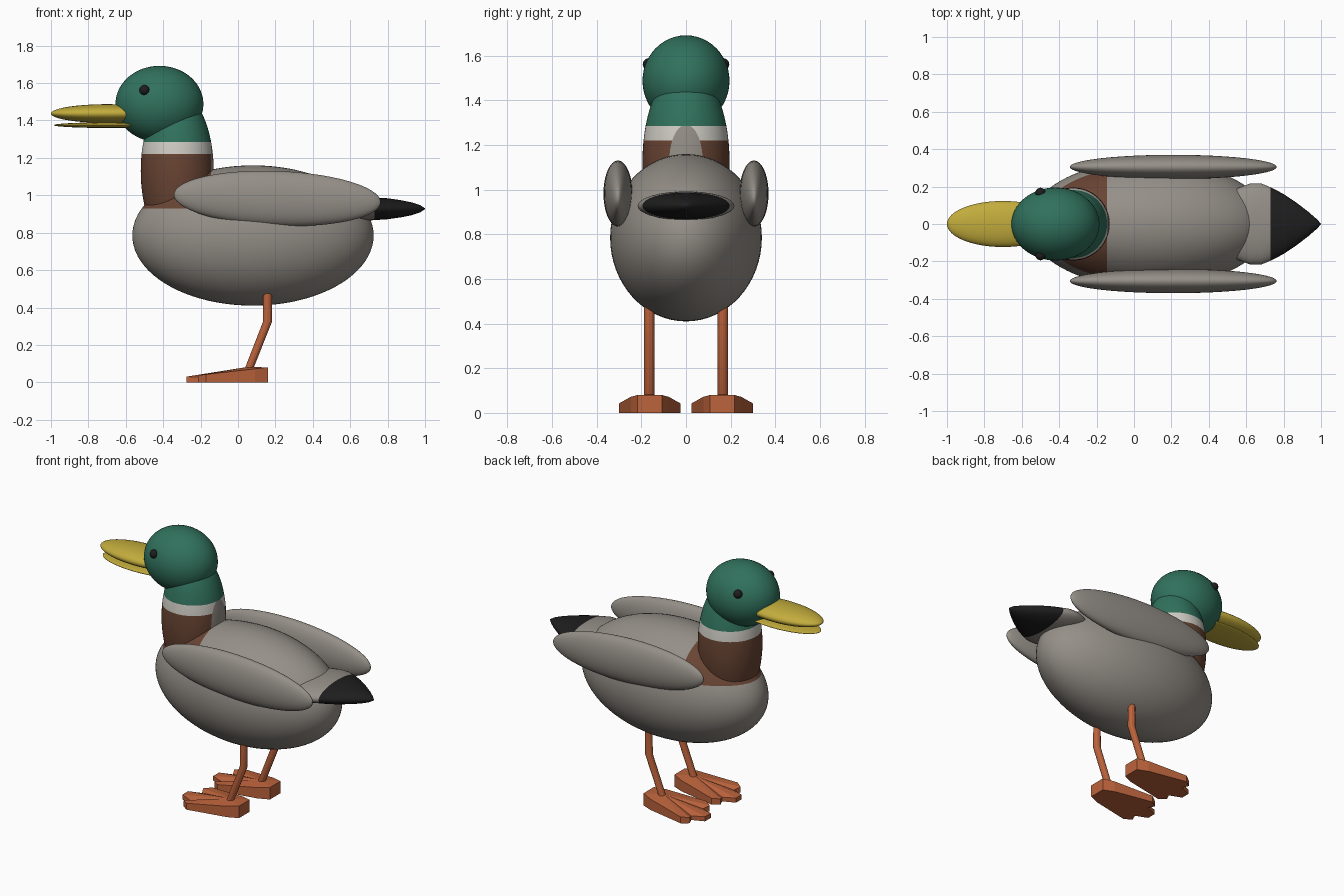
import bpy, bmesh, math
from mathutils import Matrix, Vector

if "Cube" in bpy.data.objects:
    bpy.data.objects.remove(bpy.data.objects["Cube"])


def material(name, rgb):
    m = bpy.data.materials.new(name)
    m.diffuse_color = (*rgb, 1)
    m.use_nodes = True
    m.node_tree.nodes["Principled BSDF"].inputs["Base Color"].default_value = m.diffuse_color
    return m


GREY = material("warm grey", (0.30, 0.275, 0.245))
BROWN = material("chestnut brown", (0.14, 0.058, 0.033))
WHITE = material("collar white", (0.62, 0.60, 0.55))
GREEN = material("head green", (0.030, 0.165, 0.108))
YELLOW = material("bill yellow", (0.54, 0.41, 0.045))
ORANGE = material("leg orange", (0.50, 0.125, 0.045))
BLACK = material("black", (0.013, 0.013, 0.014))


def finish(bm, name, mats, rule=None, cuts=(), smooth=True):
    """Cut clean colour borders, colour faces by rule, make the object."""
    for axis, value in cuts:
        normal = Vector([axis == i for i in range(3)])
        bmesh.ops.bisect_plane(bm, geom=bm.verts[:] + bm.edges[:] + bm.faces[:],
                               plane_co=normal * value, plane_no=normal)
    bmesh.ops.recalc_face_normals(bm, faces=bm.faces[:])
    for f in bm.faces:
        f.smooth = smooth
        if rule:
            f.material_index = rule(f.calc_center_median())
    me = bpy.data.meshes.new(name)
    bm.to_mesh(me)
    bm.free()
    for m in mats:
        me.materials.append(m)
    ob = bpy.data.objects.new(name, me)
    bpy.context.collection.objects.link(ob)
    return ob


def ellipsoid(name, centre, radii, mats, rule=None, cuts=(), shear=0, segs=48):
    bm = bmesh.new()
    bmesh.ops.create_uvsphere(bm, u_segments=segs, v_segments=segs * 2 // 3, radius=1)
    # poles along the length of the bird
    bmesh.ops.rotate(bm, verts=bm.verts[:], matrix=Matrix.Rotation(math.pi / 2, 3, 'Y'))
    for v in bm.verts:
        x, y, z = (v.co[i] * radii[i] for i in range(3))
        v.co = Vector(centre) + Vector((x + shear * z, y, z))
    return finish(bm, name, mats, rule, cuts)


# body, with the brown breast patch running up to the neck
BACK = -0.145
ellipsoid("body", (0.08, 0, 0.785), (0.645, 0.34, 0.375), [GREY, BROWN],
          lambda c: int(c.z > 0.93 and c.x < BACK), [(2, 0.93), (0, BACK)], segs=64)


# neck with brown, white collar and green bands, grey at the back
def neck_rule(c):
    if c.z > 1.285:
        return 3
    if c.x > BACK or c.z < 0.93:
        return 0
    return 2 if c.z > 1.22 else 1


ellipsoid("neck", (-0.325, 0, 1.13), (0.195, 0.195, 0.42), [GREY, BROWN, WHITE, GREEN],
          neck_rule, [(2, 0.93), (2, 1.22), (2, 1.285), (0, BACK)], segs=64)

# head and bill
ellipsoid("head", (-0.42, 0, 1.488), (0.235, 0.195, 0.204), [GREEN])
ellipsoid("upper_bill", (-0.70, 0, 1.437), (0.30, 0.123, 0.05), [YELLOW])
ellipsoid("lower_bill", (-0.70, 0, 1.375), (0.285, 0.112, 0.015), [YELLOW])

# tail: flattened pointed body of revolution, black at the end
bm = bmesh.new()
profile = [(0.48, 0.13, 0.05), (0.55, 0.19, 0.062), (0.62, 0.216, 0.065), (0.68, 0.217, 0.064),
           (0.74, 0.192, 0.06), (0.80, 0.160, 0.056), (0.87, 0.113, 0.046),
           (0.93, 0.067, 0.034), (0.975, 0.028, 0.019), (1.0, 0.002, 0.002)]
N = 32
rings = [[bm.verts.new((x, w * math.cos(2 * math.pi * i / N),
                        0.928 + h * math.sin(2 * math.pi * i / N))) for i in range(N)]
         for x, w, h in profile]
for a, b in zip(rings, rings[1:]):
    for i in range(N):
        j = (i + 1) % N
        bm.faces.new((a[i], a[j], b[j], b[i]))
bm.faces.new(rings[0])
bm.faces.new(rings[-1])
finish(bm, "tail", [GREY, BLACK], lambda c: int(c.x > 0.73), [(0, 0.73)])


def leg(name, y):
    """Bent tube: thigh straight down, shank slanting forward."""
    bm = bmesh.new()
    n, rows = 12, []
    for x, z, r in [(0.158, 0.475, 0.023), (0.158, 0.325, 0.024), (0.05, 0.05, 0.023)]:
        rows.append([bm.verts.new((x + r * math.cos(2 * math.pi * i / n),
                                   y + r * math.sin(2 * math.pi * i / n), z)) for i in range(n)])
    for a, b in zip(rows, rows[1:]):
        for i in range(n):
            j = (i + 1) % n
            bm.faces.new((a[i], a[j], b[j], b[i]))
    bm.faces.new(rows[0])
    bm.faces.new(rows[-1])
    ob = finish(bm, name, [ORANGE])
    bpy.context.view_layer.objects.active = ob
    ob.select_set(True)
    bpy.ops.object.shade_smooth_by_angle(angle=math.radians(25))
    ob.select_set(False)


def foot(name, y):
    """Webbed wedge with three toes; the top fans out from the ankle."""
    half = [(0.16, 0.055), (0.09, 0.085), (-0.17, 0.1375), (-0.215, 0.105),
            (-0.195, 0.062), (-0.275, 0.03)]
    outline = half + [(x, -w) for x, w in reversed(half)]
    bm = bmesh.new()
    bottom = [bm.verts.new((x, y + w, 0)) for x, w in outline]
    top = []
    for x, w in outline:
        z = 0.03 + 0.05 * (x + 0.28) / 0.44
        if x == -0.195:      # web sinks between the toes
            z -= 0.012
        top.append(bm.verts.new((x, y + w, z)))
    ankle = bm.verts.new((0.05, y, 0.082))
    bm.faces.new(bottom)
    for i in range(len(top)):
        j = (i + 1) % len(top)
        bm.faces.new((bottom[i], bottom[j], top[j], top[i]))
        bm.faces.new((top[i], top[j], ankle))
    finish(bm, name, [ORANGE], smooth=False)


# paired parts
for side, s in (("left", 1), ("right", -1)):
    ellipsoid(side + "_wing", (0.21, s * 0.305, 0.983), (0.548, 0.065, 0.148), [GREY], shear=-0.5)
    ellipsoid(side + "_eye", (-0.50, s * 0.167, 1.562), (0.027, 0.027, 0.027), [BLACK], segs=24)
    leg(side + "_leg", s * 0.165)
    foot(side + "_foot", s * 0.1625)
